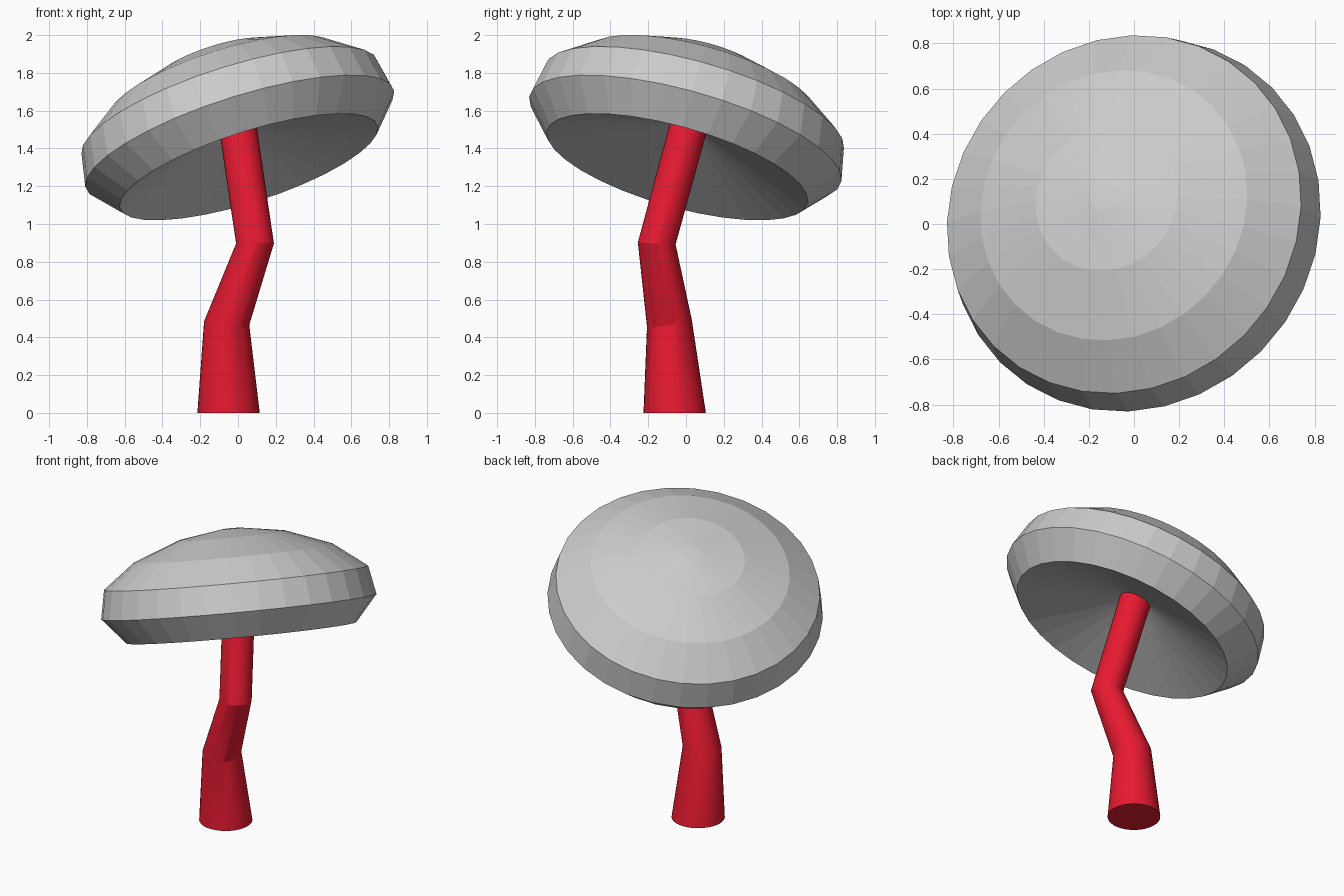
import bpy, bmesh, math
from mathutils import Vector

if "Cube" in bpy.data.objects:
    bpy.data.objects.remove(bpy.data.objects["Cube"])


def loft(name, rings, sides, start_tip=None, end_tip=None):
    """Skin circles (centre, normal, radius); ends close on a tip point or a flat cap."""
    bm = bmesh.new()
    loops = []
    for centre, normal, radius in rings:
        turn = Vector((0, 0, 1)).rotation_difference(Vector(normal))
        loops.append([bm.verts.new(Vector(centre) + turn @ Vector((
            radius * math.cos(math.tau * i / sides),
            radius * math.sin(math.tau * i / sides), 0))) for i in range(sides)])
    for a, b in zip(loops, loops[1:]):
        for i in range(sides):
            j = (i + 1) % sides
            bm.faces.new((a[i], a[j], b[j], b[i]))
    for loop, tip in ((loops[0], start_tip), (loops[-1], end_tip)):
        if tip is None:
            bm.faces.new(loop)
        else:
            t = bm.verts.new(tip)
            for i in range(sides):
                bm.faces.new((loop[i], loop[(i + 1) % sides], t))
    bmesh.ops.recalc_face_normals(bm, faces=bm.faces)
    mesh = bpy.data.meshes.new(name)
    bm.to_mesh(mesh)
    bm.free()
    obj = bpy.data.objects.new(name, mesh)
    bpy.context.collection.objects.link(obj)
    return obj


# Crooked stem with two bends
stem = loft("stem", [
    ((-0.05, -0.06, 0.0), (0, 0, 1), 0.165),
    ((-0.06, -0.088, 0.475), (0.08, -0.16, 1), 0.12),
    ((0.09, -0.155, 0.897), (0, 0.05, 1), 0.10),
    ((-0.002, 0.015, 1.52), (-0.149, 0.275, 1), 0.10),
], 32)
red = bpy.data.materials.new("stem_red")
red.diffuse_color = (0.8, 0.01, 0.03, 1)
red.use_nodes = True
red.node_tree.nodes["Principled BSDF"].inputs["Base Color"].default_value = red.diffuse_color
stem.data.materials.append(red)
for poly in stem.data.polygons:
    poly.use_smooth = True
bpy.context.view_layer.objects.active = stem
stem.select_set(True)
bpy.ops.object.shade_smooth_by_angle(angle=math.radians(20))

# Tilted cap: profile of (radius, height along the cap axis), hollow cone underneath
axis = Vector((-0.296, 0.26, 0.919)).normalized()
rim = Vector((0.057, -0.046, 1.302))
profile = [(0.717, 0.0), (0.857, 0.162), (0.822, 0.342),
           (0.62, 0.495), (0.33, 0.605), (0.06, 0.648)]
cap = loft("mushroom_cap", [(rim + axis * h, axis, r) for r, h in profile], 32,
           start_tip=rim + axis * 0.25, end_tip=rim + axis * 0.65)
